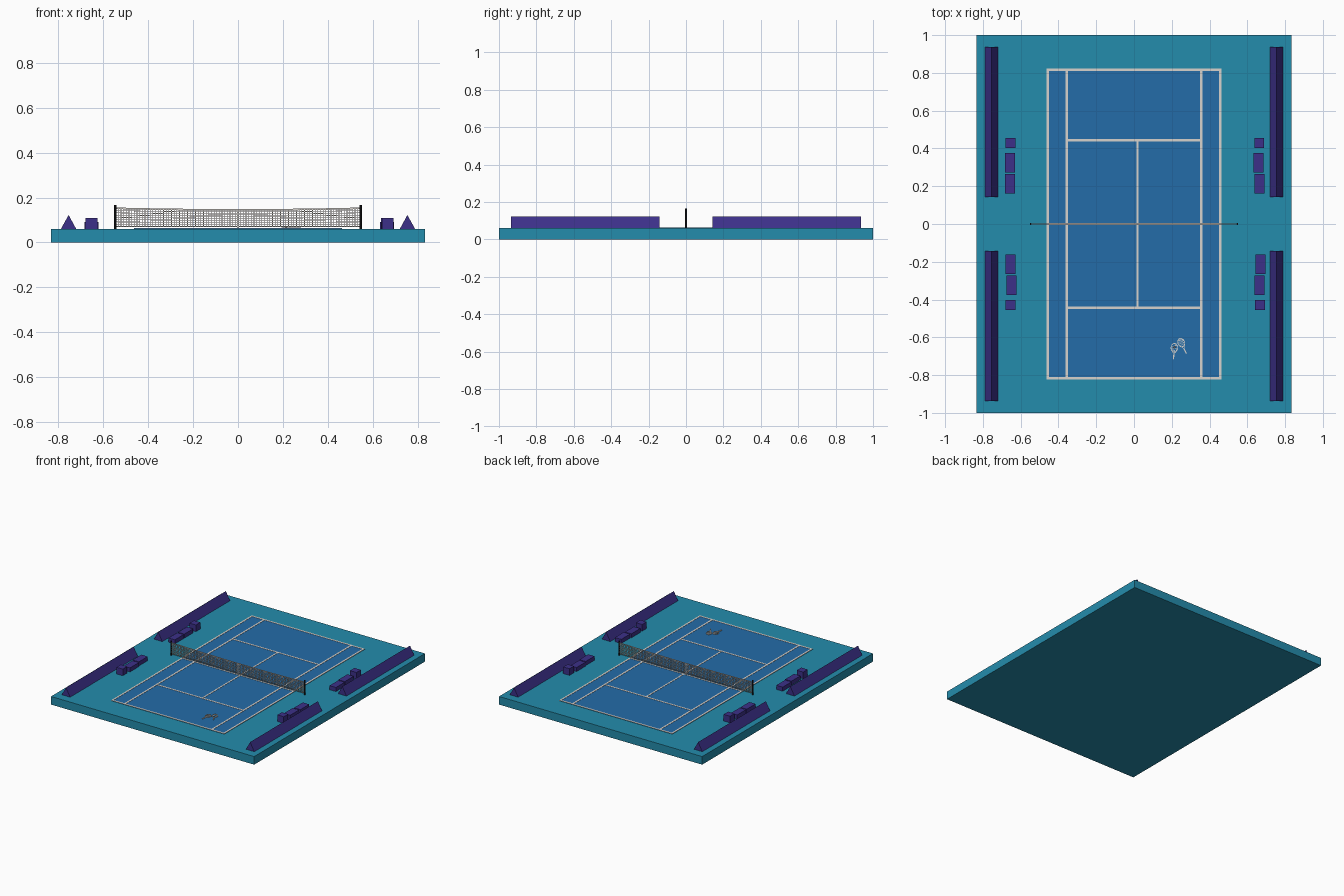
import bpy, bmesh, math
from mathutils import Vector

if "Cube" in bpy.data.objects:
    bpy.data.objects.remove(bpy.data.objects["Cube"])


def srgb(r, g, b):
    lin = lambda c: c / 12.92 if c <= 0.04045 else ((c + 0.055) / 1.055) ** 2.4
    return tuple(lin(c / 255) for c in (r, g, b)) + (1.0,)


def material(name, rgb):
    m = bpy.data.materials.new(name)
    m.diffuse_color = srgb(*rgb)
    m.use_nodes = True
    m.node_tree.nodes["Principled BSDF"].inputs["Base Color"].default_value = m.diffuse_color
    return m


TEAL = material("teal surround", (36, 140, 172))
BLUE = material("blue court", (35, 108, 169))
PURPLE = material("purple furniture", (60, 48, 137))
WHITE = material("off white", (216, 211, 206))
BLACK = material("black post", (28, 28, 30))

BASE = 0.06      # top of slab
COURT = 0.062    # top of court plate
LINE = 0.0635    # top of painted lines


def finish(name, bm, mat):
    bmesh.ops.recalc_face_normals(bm, faces=bm.faces)
    me = bpy.data.meshes.new(name)
    bm.to_mesh(me)
    bm.free()
    me.materials.append(mat)
    ob = bpy.data.objects.new(name, me)
    bpy.context.collection.objects.link(ob)
    return ob


def add_box(bm, x0, x1, y0, y1, z0, z1):
    r = bmesh.ops.create_cube(bm, size=1)
    for v in r["verts"]:
        v.co = Vector((x1 if v.co.x > 0 else x0,
                       y1 if v.co.y > 0 else y0,
                       z1 if v.co.z > 0 else z0))


def box(name, mat, *dims):
    bm = bmesh.new()
    add_box(bm, *dims)
    return finish(name, bm, mat)


def add_bar(bm, a, b, w, h=None):
    """Square bar from a to b, width w and height h."""
    a, b, h = Vector(a), Vector(b), h or w
    d = (b - a).normalized()
    up = Vector((0, 1, 0)) if abs(d.z) > 0.9 else Vector((0, 0, 1))
    side = d.cross(up).normalized()
    up = side.cross(d)
    r = bmesh.ops.create_cube(bm, size=1)
    for v in r["verts"]:
        c = v.co.copy()
        v.co = (b if c.x > 0 else a) + side * c.y * w + up * c.z * h


# slab and court
box("ground_slab", TEAL, -0.833, 0.833, -1, 1, 0, BASE)
box("court_surface", BLUE, -0.464, 0.464, -0.824, 0.824, BASE - 0.002, COURT)

# painted lines
bm = bmesh.new()
X, Y, S, W = 0.464, 0.824, 0.363, 0.013
z = (COURT - 0.001, LINE)
for s in (-1, 1):
    for outer in (X, S):
        xs = sorted((s * outer, s * (outer - W)))
        add_box(bm, *xs, -Y + W, Y - W, *z)
    add_box(bm, -X, X, *sorted((s * Y, s * (Y - W))), *z)
    add_box(bm, -S + W, S - W, *sorted((s * 0.449, s * 0.437)), *z)
    add_box(bm, 0.012, 0.023, *sorted((s * 0.005, s * 0.437)), *z)
add_box(bm, -X + W, X - W, -0.005, 0.005, *z)
finish("court_lines", bm, WHITE)

# net: sagging mesh, top band, centre strap
NX, ZB, ROWS, COLS = 0.545, 0.071, 8, 92


def net_top(x):
    return 0.145 + 0.007 * (x / NX) ** 2


bm = bmesh.new()
for i in range(COLS + 1):
    x = -NX + 2 * NX * i / COLS
    add_bar(bm, (x, 0, ZB), (x, 0, net_top(x)), 0.0028)
for r in range(ROWS):
    for k in range(10):
        pts = []
        for x in (-NX + 2 * NX * k / 10, -NX + 2 * NX * (k + 1) / 10):
            pts.append((x, 0, ZB + (net_top(x) - ZB) * r / ROWS))
        add_bar(bm, *pts, 0.0028)
finish("net_mesh", bm, WHITE)

bm = bmesh.new()
for k in range(10):
    xs = (-NX + 2 * NX * k / 10, -NX + 2 * NX * (k + 1) / 10)
    add_bar(bm, *[(x, 0, net_top(x)) for x in xs], 0.004, 0.007)
add_box(bm, -0.004, 0.004, -0.0025, 0.0025, COURT, 0.147)
finish("net_top_band", bm, WHITE)

# net posts
for s, side in ((-1, "left"), (1, "right")):
    bpy.ops.mesh.primitive_cylinder_add(vertices=12, radius=0.005, depth=0.107,
                                        location=(s * 0.547, 0, 0.1125))
    post = bpy.context.object
    post.name = side + "_net_post"
    post.data.materials.append(BLACK)
    bpy.ops.object.shade_smooth_by_angle()

# triangular barriers along both sides
for sx in (-1, 1):
    for sy in (-1, 1):
        bm = bmesh.new()
        profile = [(sx * 0.755 - 0.034, BASE), (sx * 0.755 + 0.034, BASE),
                   (sx * 0.755, 0.122)]
        f = bm.faces.new([bm.verts.new((x, sy * 0.143, h)) for x, h in profile])
        ext = bmesh.ops.extrude_face_region(bm, geom=[f], use_keep_orig=True)
        for v in ext["geom"]:
            if isinstance(v, bmesh.types.BMVert):
                v.co.y = sy * 0.936
        finish("side_barrier", bm, PURPLE)

# benches and taller boxes: centre x, per quadrant
for sx, sy, near, far, chair in ((-1, 1, -0.657, -0.657, -0.653),
                                 (-1, -1, -0.654, -0.648, -0.653),
                                 (1, 1, 0.664, 0.659, 0.663),
                                 (1, -1, 0.670, 0.665, 0.667)):
    for name, cx, y0, y1, top in (("near_bench", near, 0.161, 0.264, 0.09),
                                  ("far_bench", far, 0.272, 0.377, 0.09),
                                  ("umpire_box", chair, 0.402, 0.454, 0.109)):
        box(name, PURPLE, cx - 0.026, cx + 0.026,
            *sorted((sy * y0, sy * y1)), BASE, top)


# rackets lying on the court
def racket(name, head, end, rx, ry):
    head, end = Vector(head), Vector(end)
    d = (end - head).normalized()
    n = Vector((-d.y, d.x))
    zc = LINE + 0.001

    def at(u, v):
        p = head + n * u + d * v
        return (p.x, p.y, zc)

    bm = bmesh.new()
    ring = [at(rx * math.cos(t), ry * math.sin(t))
            for t in (2 * math.pi * i / 16 for i in range(16))]
    for i in range(16):
        add_bar(bm, ring[i], ring[(i + 1) % 16], 0.004)
    for k in (-0.6, -0.2, 0.2, 0.6):      # strings
        c = math.sqrt(1 - k * k)
        add_bar(bm, at(k * rx, -c * ry), at(k * rx, c * ry), 0.0015)
        add_bar(bm, at(-c * rx, k * ry), at(c * rx, k * ry), 0.0015)
    length = (end - head).length
    for s in (-1, 1):                     # throat
        add_bar(bm, at(s * rx * 0.6, ry * 0.8), at(0, ry + 0.012), 0.003)
    add_bar(bm, at(0, ry + 0.01), at(0, length), 0.006, 0.005)
    finish(name, bm, WHITE)


racket("first_racket", (0.214, -0.655), (0.209, -0.716), 0.018, 0.023)
racket("second_racket", (0.250, -0.628), (0.277, -0.686), 0.018, 0.023)

# ball
bpy.ops.mesh.primitive_uv_sphere_add(segments=12, ring_count=8, radius=0.005,
                                     location=(0.214, -0.652, LINE + 0.004))
ball = bpy.context.object
ball.name = "ball"
ball.data.materials.append(WHITE)
bpy.ops.object.shade_smooth_by_angle()
